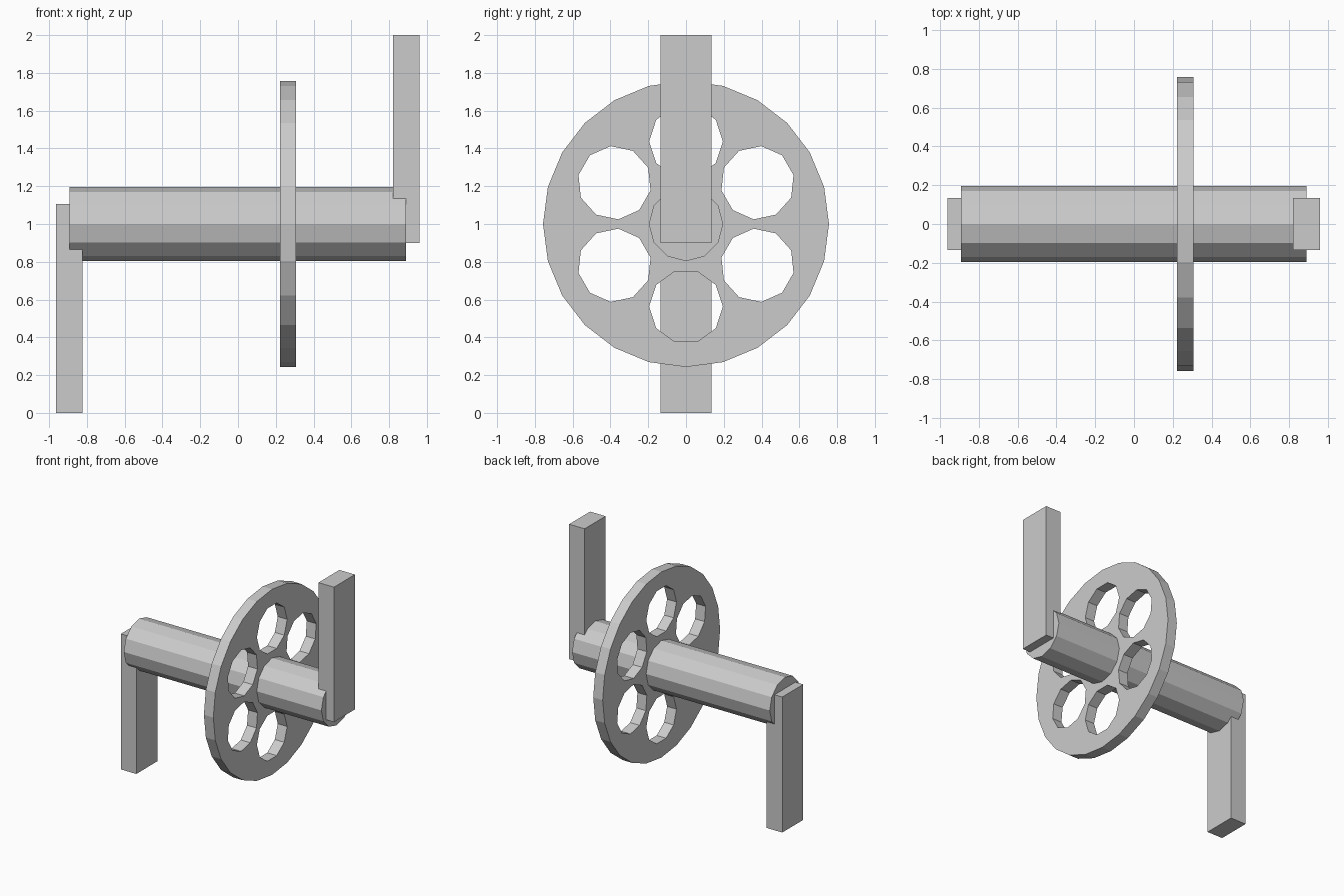
import bpy, bmesh, math
from mathutils import Vector

if "Cube" in bpy.data.objects:
    bpy.data.objects.remove(bpy.data.objects["Cube"])

grey = bpy.data.materials.new("light_grey")
grey.diffuse_color = (0.6, 0.6, 0.6, 1)
grey.use_nodes = True
grey.node_tree.nodes["Principled BSDF"].inputs["Base Color"].default_value = grey.diffuse_color


def add_object(name, bm):
    bmesh.ops.recalc_face_normals(bm, faces=bm.faces)
    mesh = bpy.data.meshes.new(name)
    bm.to_mesh(mesh)
    bm.free()
    mesh.materials.append(grey)
    obj = bpy.data.objects.new(name, mesh)
    bpy.context.collection.objects.link(obj)
    return obj


def ring(bm, x, cy, cz, radius, sides, turn=0.0):
    """Closed loop of edges in a plane facing x."""
    verts = []
    for i in range(sides):
        a = turn + math.tau * i / sides
        verts.append(bm.verts.new((x, cy + radius * math.cos(a), cz + radius * math.sin(a))))
    return [bm.edges.new((verts[i], verts[(i + 1) % sides])) for i in range(sides)]


def extrude_x(bm, length):
    res = bmesh.ops.extrude_face_region(bm, geom=bm.faces[:], use_keep_orig=True)
    moved = [g for g in res["geom"] if isinstance(g, bmesh.types.BMVert)]
    bmesh.ops.translate(bm, vec=Vector((length, 0, 0)), verts=moved)


def box(name, x0, x1, half_y, z0, z1):
    bm = bmesh.new()
    bmesh.ops.create_cube(bm, size=1)
    bmesh.ops.scale(bm, vec=(x1 - x0, 2 * half_y, z1 - z0), verts=bm.verts)
    bmesh.ops.translate(bm, vec=((x0 + x1) / 2, 0, (z0 + z1) / 2), verts=bm.verts)
    return add_object(name, bm)


# Twelve-sided shaft
bm = bmesh.new()
bmesh.ops.contextual_create(bm, geom=ring(bm, -0.893, 0, 1, 0.197, 12))
extrude_x(bm, 1.783)
add_object("shaft", bm)

# Wheel with six ten-sided holes
bm = bmesh.new()
edges = ring(bm, 0.222, 0, 1, 0.757, 24)
for k in range(6):
    turn = math.radians(60 * k)
    a = turn - math.pi / 2
    edges += ring(bm, 0.222, 0.437 * math.cos(a), 1 + 0.437 * math.sin(a), 0.195, 10, turn)
bmesh.ops.triangle_fill(bm, use_beauty=True, use_dissolve=False, edges=edges, normal=(1, 0, 0))
extrude_x(bm, 0.085)
add_object("wheel", bm)

# Arms at both ends, pointing opposite ways
box("lower_arm", -0.963, -0.823, 0.135, 0.0, 1.105)
box("upper_arm", 0.82, 0.96, 0.135, 0.9, 2.0)
